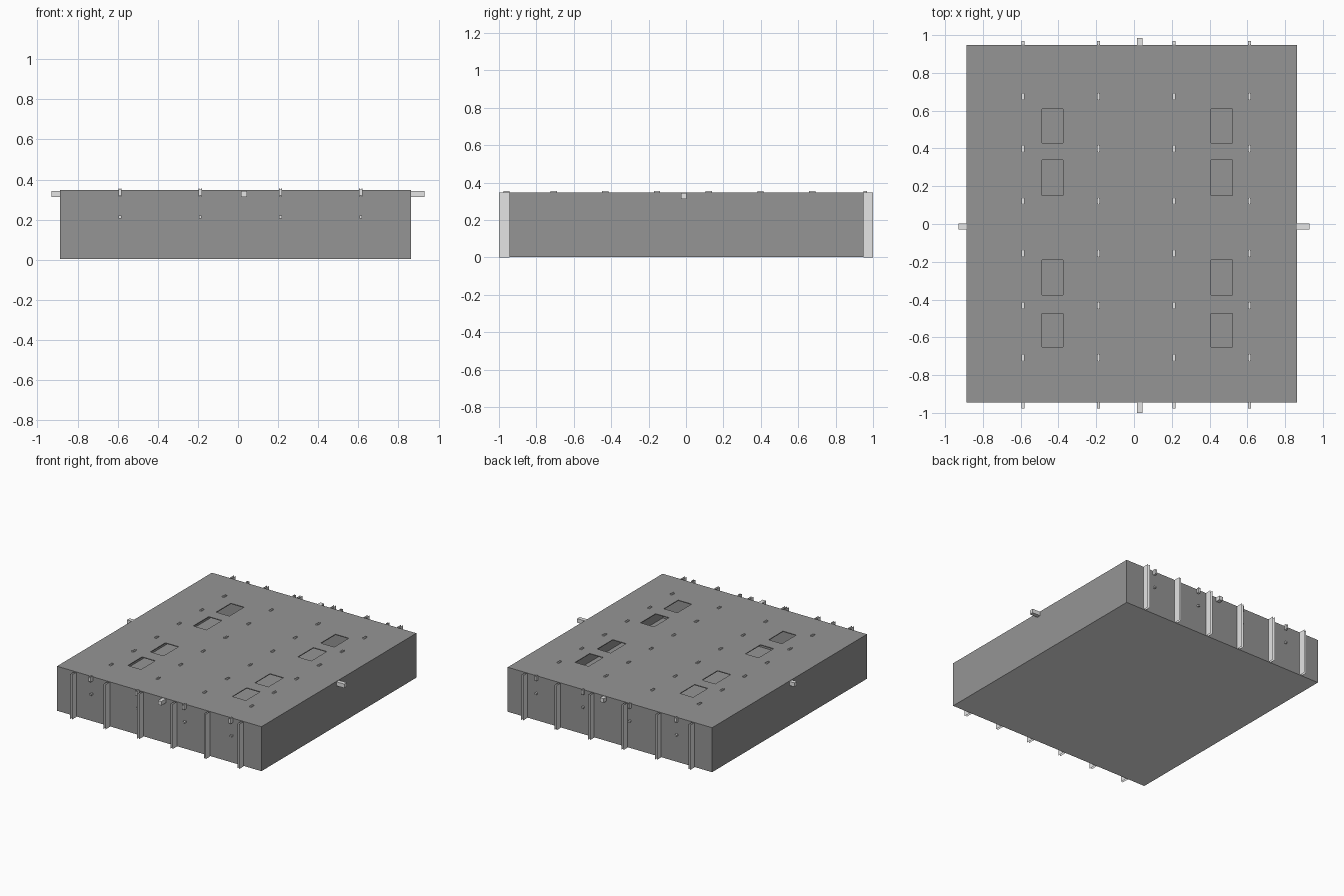
import bpy, bmesh

cube = bpy.data.objects.get("Cube")
if cube:
    bpy.data.objects.remove(cube, do_unlink=True)


def material(name, value):
    m = bpy.data.materials.new(name)
    m.use_nodes = True
    colour = (value, value, value, 1)
    m.diffuse_color = colour
    m.node_tree.nodes["Principled BSDF"].inputs["Base Color"].default_value = colour
    return m


DARK = material("dark_grey", 0.3)
LIGHT = material("light_grey", 0.78)


def box_mesh(bm, x, y, z):
    corners = [bm.verts.new((a, b, c)) for c in z for b in y for a in x]
    for ids in ("0231", "4576", "0154", "2673", "0462", "1375"):
        bm.faces.new([corners[int(i)] for i in ids])


def finish(name, mat, bm):
    mesh = bpy.data.meshes.new(name)
    bm.to_mesh(mesh)
    bm.free()
    mesh.materials.append(mat)
    ob = bpy.data.objects.new(name, mesh)
    bpy.context.collection.objects.link(ob)
    return ob


def build(name, mat, boxes):
    bm = bmesh.new()
    for b in boxes:
        box_mesh(bm, *b)
    return finish(name, mat, bm)


X0, X1, Y0, Y1, Z0, Z1 = -0.887, 0.862, -0.945, 0.948, 0.003, 0.347
T = 0.006

# Hollow hall: floor with a light underside, and four walls
floor = build("floor", DARK, [((X0, X1), (Y0, Y1), (Z0, Z0 + T))])
floor.data.materials.append(LIGHT)
for face in floor.data.polygons:
    face.material_index = int(face.normal.z < -0.5)
build("side_walls", DARK, [((x, x + T), (Y0, Y1), (Z0 + T, Z1 - T))
                           for x in (X0, X1 - T)])
build("end_walls", DARK, [((X0 + T, X1 - T), (y, y + T), (Z0 + T, Z1 - T))
                          for y in (Y0, Y1 - T)])

# Roof sheet assembled on a grid, leaving out the eight openings
hole_x = [(-0.488, -0.375), (0.407, 0.522)]
hole_y = [(-0.65, -0.475), (-0.375, -0.19), (0.15, 0.34), (0.43, 0.61)]
xs = [X0] + [v for h in hole_x for v in h] + [X1]
ys = [Y0] + [v for h in hole_y for v in h] + [Y1]
bm = bmesh.new()
grid = [[bm.verts.new((x, y, Z1)) for y in ys] for x in xs]
for i in range(len(xs) - 1):
    for j in range(len(ys) - 1):
        if i % 2 and j % 2:
            continue
        bm.faces.new((grid[i][j], grid[i + 1][j], grid[i + 1][j + 1], grid[i][j + 1]))
bmesh.ops.dissolve_limit(bm, angle_limit=0.01, verts=bm.verts, edges=bm.edges)
roof = finish("roof", DARK, bm)
thick = roof.modifiers.new("thickness", "SOLIDIFY")
thick.thickness = T
thick.offset = -1

# Pairs of paper-thin upright fins on the front and back
bm = bmesh.new()
for k in range(6):
    for side in (-0.008, 0.008):
        x = -0.728 + 0.286 * k + side
        for ya, yb in ((-1, Y0), (Y1, 1)):
            bm.faces.new([bm.verts.new(p) for p in
                          ((x, ya, 0), (x, yb, 0), (x, yb, Z1), (x, ya, Z1))])
finish("upright_fins", LIGHT, bm)


def clip(x, y, z, bridge_z):
    # Two small cheeks joined by a lower bridge
    return [((x - 0.008, x - 0.003), y, z), ((x + 0.003, x + 0.008), y, z),
            ((x - 0.003, x + 0.003), y, bridge_z)]


# Small clips in rows on the roof, with hanging ones at both ends
clip_x = [-0.588 + 0.4 * i for i in range(4)]
roof_clips, end_clips = [], []
for x in clip_x:
    for j in range(6):
        y = 0.675 - 0.2766 * j
        roof_clips += clip(x, (y - 0.017, y + 0.017), (Z1, 0.355), (Z1, 0.351))
    for y in ((-0.976, Y0), (Y1, 0.968)):
        end_clips += clip(x, y, (0.315, 0.355), (0.32, 0.35))
build("roof_clips", LIGHT, roof_clips)
build("end_clips", LIGHT, end_clips)
build("wall_pegs", LIGHT, [((x - 0.007, x + 0.007), y, (0.207, 0.22))
                           for x in clip_x for y in ((-0.965, Y0), (Y1, 0.965))])

# One square beam end sticking out of each side
build("beam_ends", LIGHT, [
    ((-0.93, X0), (-0.028, 0.003), (0.313, 0.344)),
    ((X1, 0.929), (-0.028, 0.003), (0.313, 0.344)),
    ((0.015, 0.045), (-1, Y0), (0.313, 0.344)),
    ((0.015, 0.045), (Y1, 0.986), (0.313, 0.344)),
])
